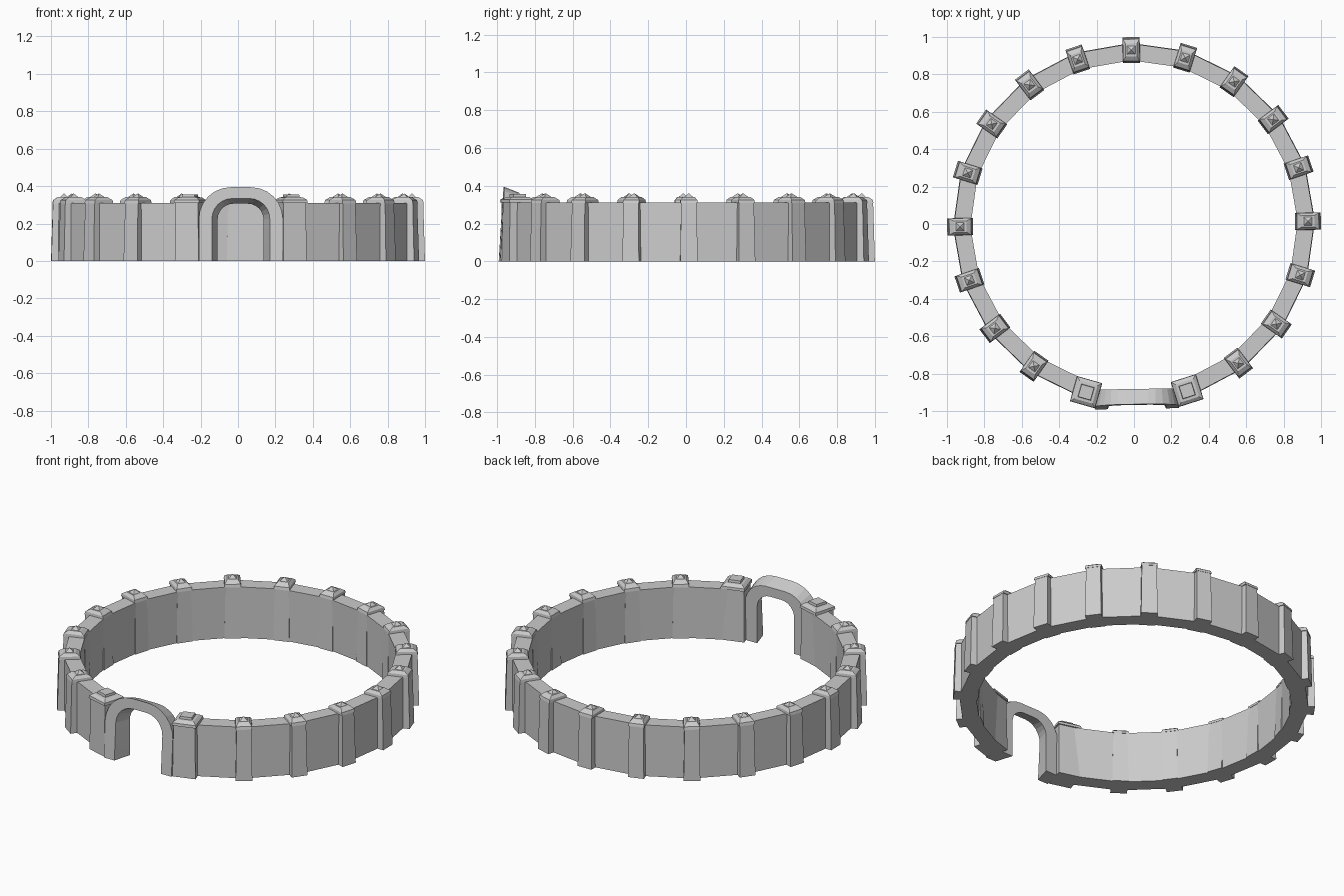
import bpy, bmesh, math
from mathutils import Matrix, Vector

if "Cube" in bpy.data.objects:
    bpy.data.objects.remove(bpy.data.objects["Cube"])

stone = bpy.data.materials.new("grey_stone")
stone.diffuse_color = (0.6, 0.6, 0.6, 1)
stone.use_nodes = True
stone.node_tree.nodes["Principled BSDF"].inputs["Base Color"].default_value = stone.diffuse_color

TURN = 0.9          # the whole ring is turned slightly
STEP = 18           # degrees between posts
GATE = 270 + TURN   # direction of the gateway


def finish(name, bm):
    bmesh.ops.recalc_face_normals(bm, faces=bm.faces)
    me = bpy.data.meshes.new(name)
    bm.to_mesh(me)
    bm.free()
    me.materials.append(stone)
    ob = bpy.data.objects.new(name, me)
    bpy.context.collection.objects.link(ob)
    return ob


def loft(bm, rings, closed=False):
    """Skin quads between point rings; cap the ends unless closed."""
    vs = [[bm.verts.new(p) for p in r] for r in rings]
    pairs = list(zip(vs, vs[1:])) + ([(vs[-1], vs[0])] if closed else [])
    for a, b in pairs:
        n = len(a)
        for i in range(n):
            j = (i + 1) % n
            bm.faces.new((a[i], a[j], b[j], b[i]))
    if not closed:
        bm.faces.new(vs[0])
        bm.faces.new(vs[-1])


def post(name, angle, radius, body, cap):
    """Stacked rectangles (half radial, half width, height) placed on the ring."""
    bm = bmesh.new()
    for stack in (body, cap):
        loft(bm, [[(sx * a, sy * b, z) for sx, sy in ((-1, -1), (1, -1), (1, 1), (-1, 1))]
                  for a, b, z in stack])
    ob = finish(name, bm)
    ob.matrix_world = (Matrix.Rotation(math.radians(angle), 4, 'Z')
                       @ Matrix.Translation((radius, 0, 0)))


# ring wall: straight panels between posts, open at the gate
def wall_section(deg):
    c, s = math.cos(math.radians(deg)), math.sin(math.radians(deg))
    return [(r * c, r * s, z) for r, z in ((0.875, 0), (0.968, 0), (0.965, 0.31), (0.875, 0.31))]


bm = bmesh.new()
loft(bm, [wall_section(GATE + STEP * i) for i in range(1, 20)])
finish("ring_wall", bm)

# ordinary wall posts with small pyramid caps
for i in range(2, 19):
    post(f"wall_post_{i - 1}", GATE + STEP * i, 0.93,
         [(0.069, 0.046, 0), (0.060, 0.041, 0.312)],
         [(0.062, 0.046, 0.308), (0.058, 0.044, 0.325), (0.034, 0.030, 0.341),
          (0.022, 0.022, 0.341), (0.001, 0.001, 0.36)])

# larger gate posts with stepped flat caps
for side, name in ((1, "right"), (-1, "left")):
    post(f"gate_post_{name}", GATE + 16.8 * side, 0.935,
         [(0.068, 0.066, 0), (0.062, 0.062, 0.315)],
         [(0.070, 0.070, 0.310), (0.068, 0.068, 0.326), (0.050, 0.050, 0.340),
          (0.036, 0.036, 0.341), (0.034, 0.034, 0.355)])


# gateway arch: four matching U paths joined as splayed stonework
def arch_path(half, top, r):
    right = [(half, z * 0.045) for z in range(5)]
    right += [(half - r + r * math.cos(t), top - r + r * math.sin(t))
              for t in (math.radians(15 * k) for k in range(7))]
    return right + [(0, top)] + [(-x, z) for x, z in reversed(right)]


def front_y(z):
    return -0.988 + 0.062 * z


front_out = arch_path(0.225, 0.394, 0.17)
front_in = arch_path(0.155, 0.334, 0.11)
back_out = arch_path(0.205, 0.362, 0.14)
back_in = arch_path(0.123, 0.306, 0.085)
sections = []
for fo, fi, bi, bo in zip(front_out, front_in, back_in, back_out):
    sections.append([(fo[0], front_y(fo[1]), fo[1]), (fi[0], front_y(fi[1]), fi[1]),
                     (bi[0], -0.882, bi[1]), (bo[0], -0.882, bo[1])])
bm = bmesh.new()
loft(bm, sections)
arch = finish("gate_arch", bm)
arch.matrix_world = Matrix.Rotation(math.radians(TURN), 4, 'Z')
